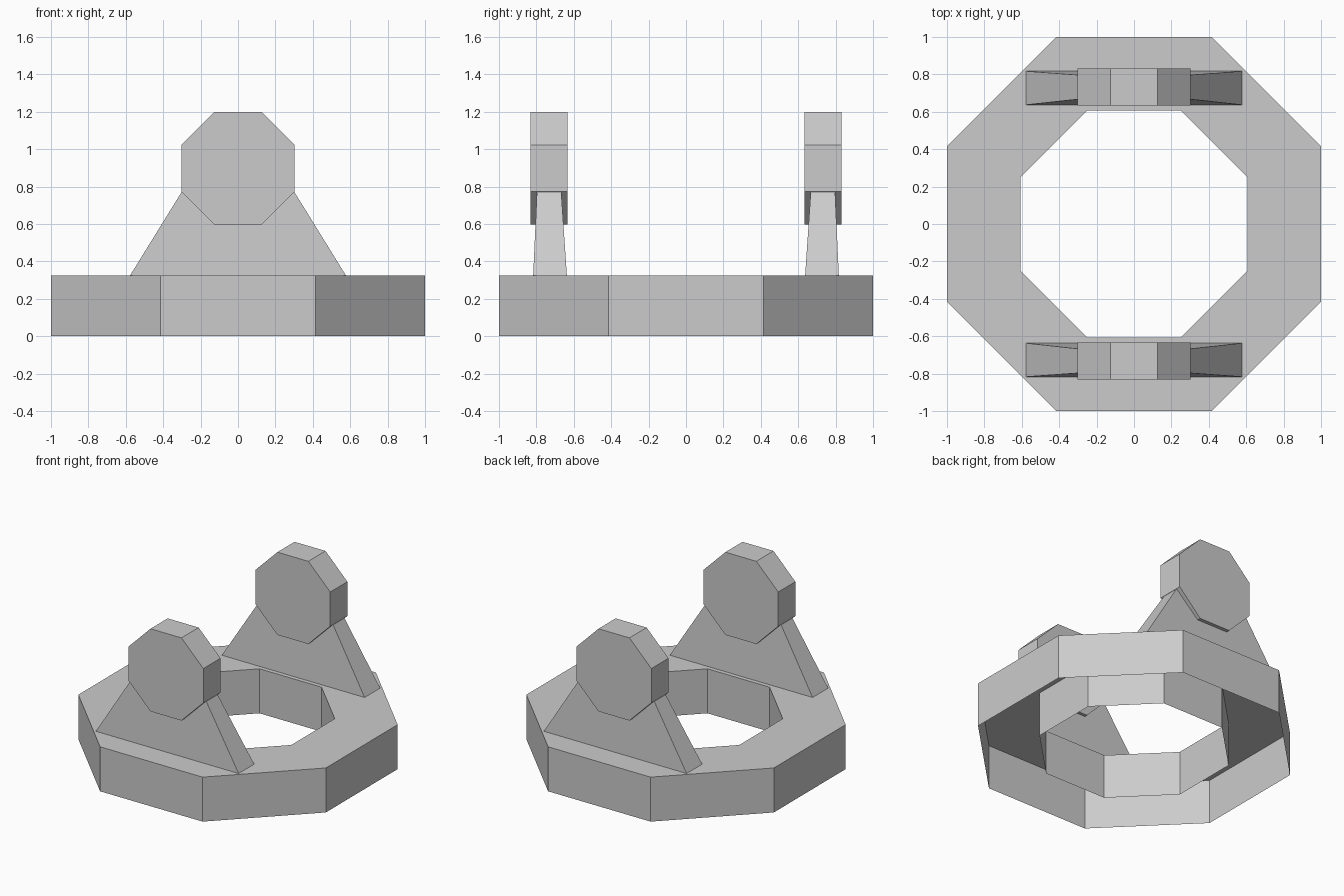
import bpy
import math

if "Cube" in bpy.data.objects:
    bpy.data.objects.remove(bpy.data.objects["Cube"])

T = math.tan(math.pi / 8)


def octagon(a):
    """Flat-sided octagon corners, a = centre to side."""
    r = a / math.cos(math.pi / 8)
    return [(r * math.cos(math.pi * (i + .5) / 4), r * math.sin(math.pi * (i + .5) / 4))
            for i in range(8)]


def loft(name, rings, cap_start=False, cap_end=False, flip=False):
    """Join equal-sized loops with quads, optionally closing the ends."""
    n = len(rings[0])
    verts = [v for ring in rings for v in ring]
    faces = [(k * n + i, k * n + (i + 1) % n, (k + 1) * n + (i + 1) % n, (k + 1) * n + i)
             for k in range(len(rings) - 1) for i in range(n)]
    if cap_start:
        faces.append(tuple(reversed(range(n))))
    if cap_end:
        faces.append(tuple(range((len(rings) - 1) * n, len(rings) * n)))
    if flip:
        faces = [tuple(reversed(f)) for f in faces]
    me = bpy.data.meshes.new(name)
    me.from_pydata(verts, [], faces)
    me.update()
    ob = bpy.data.objects.new(name, me)
    bpy.context.collection.objects.link(ob)
    return ob


# Octagonal base ring, hollow and open underneath
H = 0.325
loft("base_ring", [[(x, y, z) for x, y in octagon(a)]
                   for a, z in ((1, 0), (1, H), (0.606, H), (0.606, 0))])


def rect(hx, y0, y1, z):
    return [(-hx, y0, z), (hx, y0, z), (hx, y1, z), (-hx, y1, z)]


for side, s in (("front", -1), ("back", 1)):
    # Tapered bracket standing on the ring
    yb, yt = sorted((s * 0.637, s * 0.817)), sorted((s * 0.667, s * 0.797))
    loft(side + "_bracket", [rect(0.577, *yb, H), rect(0.302, *yt, 0.77)], cap_end=True)

    # Upright octagonal plate
    y0, y1 = sorted((s * 0.633, s * 0.831))
    loft(side + "_plate", [[(x, y, z + 0.898) for x, z in octagon(0.302)] for y in (y0, y1)],
         cap_start=True, cap_end=True, flip=True)
